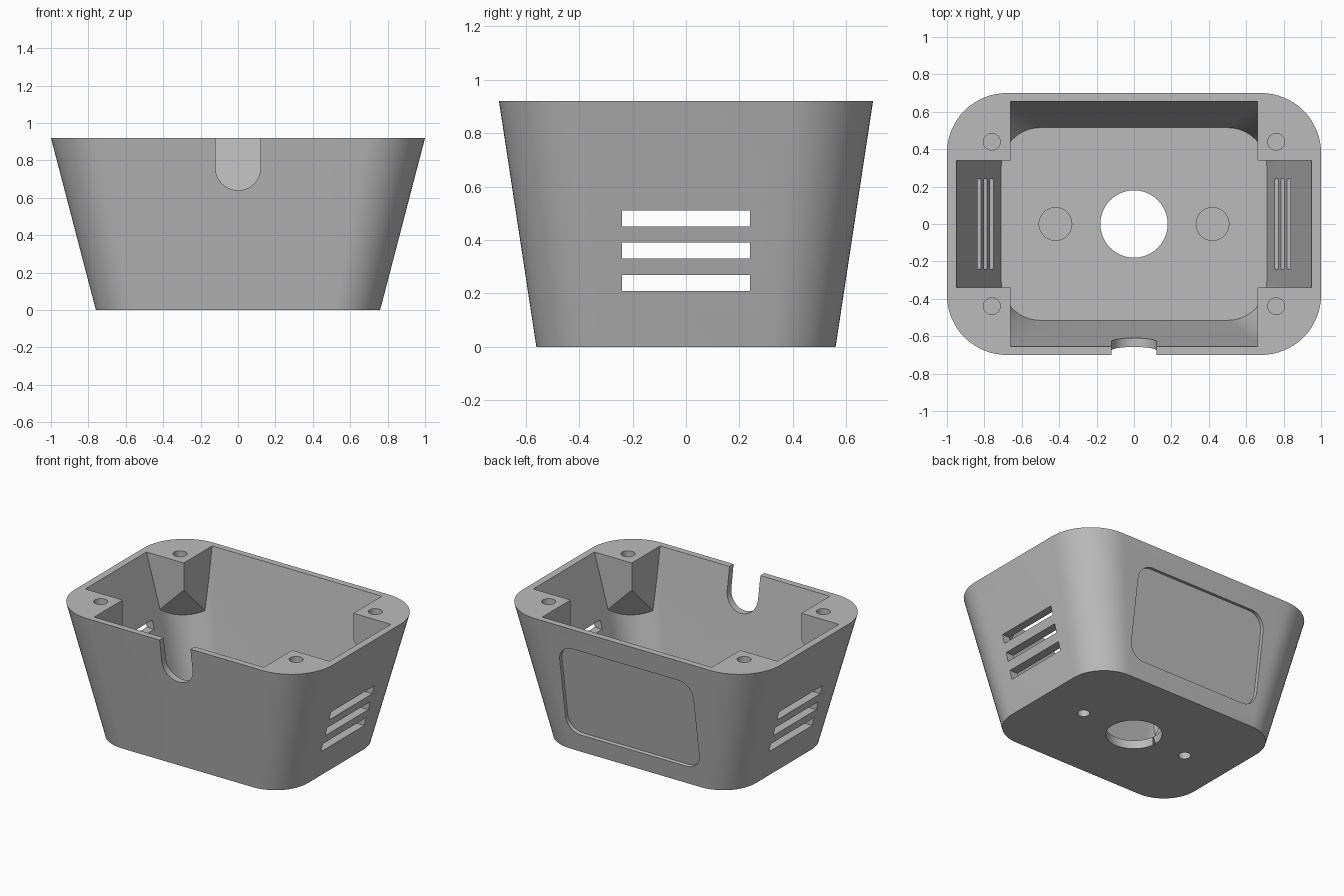
import bpy, bmesh
from math import cos, sin, pi, radians
from mathutils import Vector, Matrix

if "Cube" in bpy.data.objects:
    bpy.data.objects.remove(bpy.data.objects["Cube"])

HEIGHT = 0.92
FLOOR = 0.06

grey = bpy.data.materials.new("light_grey_plastic")
grey.use_nodes = True
colour = (0.5, 0.5, 0.5, 1)
grey.diffuse_color = colour
grey.node_tree.nodes["Principled BSDF"].inputs["Base Color"].default_value = colour


def make_object(name, bm):
    bmesh.ops.recalc_face_normals(bm, faces=bm.faces)
    mesh = bpy.data.meshes.new(name)
    bm.to_mesh(mesh)
    bm.free()
    mesh.materials.append(grey)
    obj = bpy.data.objects.new(name, mesh)
    bpy.context.collection.objects.link(obj)
    return obj


def loft(name, lower, upper):
    """Solid between two matching rings of points."""
    bm = bmesh.new()
    a = [bm.verts.new(p) for p in lower]
    b = [bm.verts.new(p) for p in upper]
    bm.faces.new(a)
    bm.faces.new(b)
    for i in range(len(a)):
        j = (i + 1) % len(a)
        bm.faces.new((a[i], a[j], b[j], b[i]))
    return make_object(name, bm)


def rounded_rect(hx, hy, r, z, steps=16):
    ring = []
    for k, (sx, sy) in enumerate([(1, 1), (-1, 1), (-1, -1), (1, -1)]):
        for i in range(steps + 1):
            t = (k + i / steps) * pi / 2
            ring.append(Vector((sx * (hx - r) + r * cos(t), sy * (hy - r) + r * sin(t), z)))
    return ring


def circle(x, y, z, r, n=48):
    return [Vector((x + r * cos(2 * pi * i / n), y + r * sin(2 * pi * i / n), z)) for i in range(n)]


def cylinder(name, x, y, z0, z1, r):
    return loft(name, circle(x, y, z0, r), circle(x, y, z1, r))


def box(name, x0, x1, y0, y1, z0, z1):
    corners = [(x0, y0), (x1, y0), (x1, y1), (x0, y1)]
    return loft(name, [(x, y, z0) for x, y in corners], [(x, y, z1) for x, y in corners])


def combine(target, tool, operation="DIFFERENCE"):
    mod = target.modifiers.new("combine", "BOOLEAN")
    mod.operation = operation
    mod.solver = "EXACT"
    mod.object = tool
    bpy.context.view_layer.objects.active = target
    bpy.ops.object.modifier_apply(modifier=mod.name)
    bpy.data.objects.remove(tool)


# Tapered outer shell
housing = loft("housing", rounded_rect(0.76, 0.56, 0.25, 0),
               rounded_rect(1.0, 0.7, 0.32, HEIGHT))

# Tapered cavity, carried a little past the rim
floor_ring = rounded_rect(0.71, 0.515, 0.21, FLOOR)
rim_ring = rounded_rect(0.95, 0.655, 0.27, HEIGHT)
cavity = loft("cavity", floor_ring, [a.lerp(b, 1.04) for a, b in zip(floor_ring, rim_ring)])

# Corner screw posts with sloping undersides, kept out of the cavity
for sx in (-1, 1):
    for sy in (-1, 1):
        plan = [(0.66, 0.34), (1.2, 0.34), (1.2, 1.0), (0.66, 1.0)]
        under = [(sx * x, sy * y, 1.73 - x - y) for x, y in plan]
        over = [(sx * x, sy * y, 1.1) for x, y in plan]
        combine(cavity, loft("corner_post", under, over))
combine(housing, cavity)

# Screw holes in the posts
for sx in (-1, 1):
    for sy in (-1, 1):
        combine(housing, cylinder("screw_hole", sx * 0.76, sy * 0.44, HEIGHT - 0.2, 1.1, 0.045))

# Floor bosses with blind holes from below, and the central hole
for sx in (-1, 1):
    combine(housing, cylinder("boss", sx * 0.42, 0, 0.03, 0.15, 0.09), "UNION")
    combine(housing, cylinder("boss_hole", sx * 0.42, 0, -0.1, 0.11, 0.04))
combine(housing, cylinder("centre_hole", 0, 0, -0.1, 0.2, 0.18))

# Three vent slots through both side walls
for i in range(3):
    z = 0.21 + 0.12 * i
    combine(housing, box("vent", -1.5, 1.5, -0.24, 0.24, z, z + 0.06))

# Round-bottomed cable notch in the front rim
outline = [(-0.12, 1.1)]
outline += [(-0.12 * cos(pi * i / 24), 0.76 - 0.12 * sin(pi * i / 24)) for i in range(25)]
outline += [(0.12, 1.1)]
combine(housing, loft("notch", [(x, -1, z) for x, z in outline],
                      [(x, -0.45, z) for x, z in outline]))

# Shallow rounded recess following the slope of the back wall
up = Vector((0, 0.14, HEIGHT)).normalized()
out = Vector((-1, 0, 0)).cross(up)
frame = Matrix((Vector((-1, 0, 0)), up, out)).transposed()
centre = Vector((0, 0.56 + 0.14 * 0.45 / HEIGHT, 0.45))
combine(housing, loft("recess",
                      [centre + frame @ p for p in rounded_rect(0.52, 0.325, 0.11, -0.025)],
                      [centre + frame @ p for p in rounded_rect(0.52, 0.325, 0.11, 0.2)]))

# Smooth the rounded corners, keep the edges sharp
bpy.ops.object.select_all(action="DESELECT")
housing.select_set(True)
bpy.context.view_layer.objects.active = housing
bpy.ops.object.shade_smooth_by_angle(angle=radians(30))
